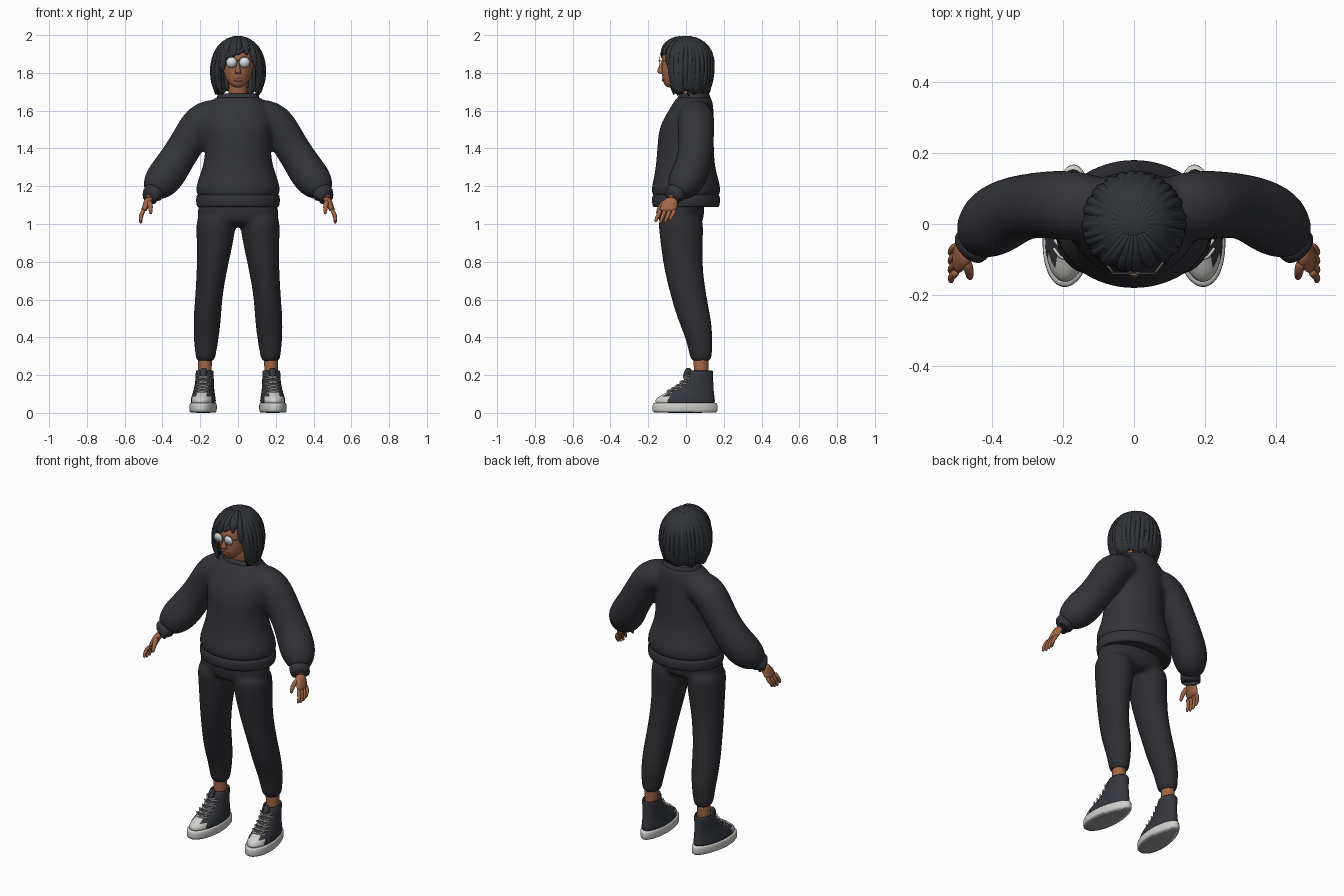
import bpy, bmesh, math, random
from mathutils import Vector, Matrix

random.seed(4)
if "Cube" in bpy.data.objects:
    bpy.data.objects.remove(bpy.data.objects["Cube"])


def material(name, r, g, b):
    m = bpy.data.materials.new(name)
    m.use_nodes = True
    m.diffuse_color = (r, g, b, 1)
    m.node_tree.nodes["Principled BSDF"].inputs["Base Color"].default_value = (r, g, b, 1)
    return m


KNIT = material("charcoal knit", .033, .034, .040)
PANTS = material("black cloth", .028, .028, .033)
HAIR = material("dark hair", .030, .033, .039)
SKIN = material("brown skin", .36, .135, .065)
LIPS = material("lip brown", .25, .075, .05)
LENS = material("pale lens", .75, .76, .78)
METAL = material("grey metal", .30, .30, .31)
CANVAS = material("dark canvas", .036, .039, .047)
RUBBER = material("white rubber", .62, .62, .60)
OUTSOLE = material("grey outsole", .33, .33, .33)


def ring(centre, rx, ry, axis=(0, 0, 1), taper=0, n=20):
    q = Vector((0, 0, 1)).rotation_difference(Vector(axis))
    out = []
    for i in range(n):
        c, s = math.cos(math.tau * i / n), math.sin(math.tau * i / n)
        out.append(Vector(centre) + q @ Vector((rx * c * (1 - taper * s), ry * s, 0)))
    return out


def loft(bm, rings):
    """Skin a list of point rings and cap both ends."""
    vs = [[bm.verts.new(p) for p in r] for r in rings]
    for a, b in zip(vs, vs[1:]):
        for i in range(len(a)):
            j = (i + 1) % len(a)
            bm.faces.new((a[i], a[j], b[j], b[i]))
    bm.faces.new(vs[0][::-1])
    bm.faces.new(vs[-1])


def stack(bm, rows, taper=0, n=20):
    """Horizontal rings from rows of z, x, y, x radius, y radius."""
    loft(bm, [ring((x, y, z), rx, ry, taper=taper, n=n) for z, x, y, rx, ry in rows])


def tube(bm, path, radii, n=12):
    pts = [Vector(p) for p in path]
    flip = -1 if pts[-1].z < pts[0].z else 1
    rings = []
    for i, p in enumerate(pts):
        d = pts[min(i + 1, len(pts) - 1)] - pts[max(i - 1, 0)]
        rings.append(ring(p, radii[i], radii[i], d * flip, n=n))
    loft(bm, rings)


def finish(name, bm, *mats, sub=1, rule=None, side=1, remesh=0):
    bmesh.ops.scale(bm, vec=(side, 1, 1), verts=bm.verts)
    bmesh.ops.recalc_face_normals(bm, faces=bm.faces)
    for f in bm.faces:
        f.smooth = True
        if rule:
            f.material_index = rule(f)
    me = bpy.data.meshes.new(name)
    bm.to_mesh(me)
    bm.free()
    for m in mats:
        me.materials.append(m)
    ob = bpy.data.objects.new(name, me)
    bpy.context.collection.objects.link(ob)
    if sub:
        ob.modifiers.new("Rounded", "SUBSURF").levels = sub
        ob.modifiers["Rounded"].render_levels = sub
    if remesh:
        r = ob.modifiers.new("Union", "REMESH")
        r.mode, r.voxel_size, r.use_smooth_shade = "VOXEL", remesh, True
        s = ob.modifiers.new("Soften", "SMOOTH")
        s.factor, s.iterations = .5, 6
    return ob


# Sweater: body and both sleeves fused into one cloth surface
bm = bmesh.new()
stack(bm, [(1.13, 0, 0, .21, .17), (1.16, 0, 0, .222, .182), (1.2, 0, 0, .224, .183),
           (1.25, 0, 0, .205, .168), (1.32, 0, -.004, .182, .155), (1.4, 0, -.002, .172, .15),
           (1.5, 0, 0, .185, .147), (1.57, 0, .018, .19, .13), (1.63, 0, .035, .165, .11),
           (1.665, 0, .042, .125, .095), (1.68, 0, .043, .1, .08)], n=32)
for s in (1, -1):
    sleeve = [(.06, .05, 1.57), (.14, .05, 1.573), (.2, .053, 1.545), (.25, .055, 1.46), (.31, .05, 1.365),
              (.36, .03, 1.285), (.405, 0, 1.225), (.438, -.035, 1.185), (.45, -.053, 1.16)]
    tube(bm, [(s * x, y, z) for x, y, z in sleeve],
         [.08, .097, .1, .095, .092, .1, .1, .075, .05], n=20)
finish("sweater", bm, KNIT, remesh=.011)

# Ribbed bands
bm = bmesh.new()
stack(bm, [(1.1, 0, 0, .19, .15), (1.085, 0, 0, .21, .168), (1.095, 0, 0, .221, .179), (1.13, 0, 0, .224, .182),
           (1.155, 0, 0, .221, .178), (1.165, 0, 0, .2, .16)], n=32)
finish("waistband", bm, KNIT)
bm = bmesh.new()
stack(bm, [(1.63, 0, .04, .122, .092), (1.665, 0, .042, .118, .09), (1.69, 0, .045, .105, .08),
           (1.692, 0, .045, .095, .07), (1.665, 0, .045, .085, .06)], n=24)
finish("collar", bm, KNIT)

# Trousers: hips and legs fused
bm = bmesh.new()
stack(bm, [(1.15, 0, -.02, .2, .12), (1.08, 0, -.027, .217, .125), (1.02, 0, -.028, .214, .122),
           (.985, 0, -.025, .16, .1)], n=28)
for s in (1, -1):
    stack(bm, [(z, s * x, y, rx, ry) for z, x, y, rx, ry in (
        (1.06, .115, -.028, .1, .115), (1, .116, -.028, .107, .12), (.9, .122, -.023, .097, .113),
        (.8, .133, -.018, .085, .105), (.7, .145, -.003, .077, .1), (.6, .156, .018, .072, .094),
        (.5, .163, .043, .074, .09), (.4, .168, .07, .068, .073), (.31, .172, .078, .055, .06),
        (.265, .172, .08, .05, .055))], n=24)
finish("trousers", bm, PANTS, remesh=.011)

for s, label in ((1, "left"), (-1, "right")):
    # Cuff and hand
    bm = bmesh.new()
    tube(bm, [(.437, -.043, 1.182), (.442, -.048, 1.175), (.464, -.068, 1.138), (.468, -.072, 1.13),
              (.462, -.066, 1.14)], [.045, .058, .056, .05, .035], n=16)
    finish(label + "_cuff", bm, KNIT, side=s)
    bm = bmesh.new()
    tube(bm, [(.455, -.06, 1.17), (.468, -.075, 1.13)], [.028, .028])
    loft(bm, [ring(c, rx, ry) for c, rx, ry in (
        ((.466, -.075, 1.145), .024, .028), ((.48, -.085, 1.115), .021, .042),
        ((.492, -.093, 1.085), .018, .046), ((.5, -.098, 1.065), .014, .042))])
    for i in range(4):
        y, drop = -.06 - .025 * i, (.012, .002, 0, .008)[i]
        tube(bm, [(.497, y, 1.08), (.51, y - .008, 1.052), (.517, y - .02, 1.025 + drop),
                  (.513, y - .028, 1.0 + drop)], [.013, .012, .011, .007], n=8)
    tube(bm, [(.472, -.1, 1.125), (.464, -.132, 1.1), (.462, -.146, 1.075), (.462, -.153, 1.05)],
         [.016, .015, .012, .008], n=8)
    finish(label + "_hand", bm, SKIN, side=s)

    # Ankle
    bm = bmesh.new()
    stack(bm, [(.33, .173, .08, .04, .045), (.26, .175, .08, .036, .039), (.2, .175, .08, .036, .039),
               (.15, .175, .08, .036, .039)])
    finish(label + "_ankle", bm, SKIN, side=s)

    # High-top shoe, turned out slightly
    place = Matrix.Translation((.183, -.005, 0)) @ Matrix.Rotation(math.radians(5), 4, "Z")
    bm = bmesh.new()
    stack(bm, [(0, 0, 0, .066, .168), (.005, 0, 0, .071, .174), (.04, 0, 0, .072, .175),
               (.052, 0, 0, .069, .171), (.055, 0, 0, .06, .16)], taper=.13, n=28)
    bm.transform(place)
    finish(label + "_sole", bm, RUBBER, OUTSOLE, side=s, rule=lambda f: int(f.normal.z < -.7))
    bm = bmesh.new()
    profile = [(.04, -.165, .163, .067), (.065, -.162, .16, .066), (.088, -.142, .157, .062),
               (.108, -.1, .154, .057), (.135, -.05, .152, .052), (.165, -.014, .15, .049),
               (.2, .012, .15, .048), (.225, .022, .15, .048), (.226, .032, .14, .04), (.2, .035, .137, .038)]
    stack(bm, [(z, 0, (a + b) / 2, w, (b - a) / 2) for z, a, b, w in profile], taper=.06, n=28)
    toe = lambda f: int(f.calc_center_median().y < -.1 and f.calc_center_median().z < .1)
    marks = [toe(f) for f in bm.faces]
    bm.transform(place)
    finish(label + "_shoe_upper", bm, CANVAS, RUBBER, side=s, rule=lambda f: marks[f.index])

    # Tongue and crossed laces
    bm = bmesh.new()
    tube(bm, [(0, .0, .18), (0, .016, .215), (0, .022, .24)], [.018, .022, .015])
    bm.transform(place)
    finish(label + "_tongue", bm, CANVAS, side=s)
    bm = bmesh.new()
    for y, z in ((-.092, .114), (-.068, .128), (-.045, .143), (-.024, .163), (-.006, .188)):
        for d in (-1, 1):
            tube(bm, [(-.038, y + .026, z - d * .009), (-.018, y + .003, z - d * .004), (.0, y - .002, z + .001),
                      (.018, y + .003, z + d * .004), (.038, y + .026, z + d * .009)], [.0045] * 5, n=6)
    bm.transform(place)
    finish(label + "_laces", bm, RUBBER, sub=0, side=s)

# Head and neck with a small nose
bm = bmesh.new()
stack(bm, [(1.722, 0, -.075, .018, .02), (1.733, 0, -.072, .038, .042), (1.76, 0, -.052, .062, .072),
           (1.8, 0, -.032, .077, .098), (1.85, 0, -.02, .086, .11), (1.9, 0, -.015, .09, .115),
           (1.95, 0, -.01, .075, .09), (1.975, 0, 0, .03, .04)], n=24)
tube(bm, [(0, .04, 1.62), (0, .025, 1.7), (0, .0, 1.79)], [.056, .05, .05], n=16)
stack(bm, [(1.793, 0, -.122, .012, .01), (1.8, 0, -.132, .019, .02), (1.812, 0, -.134, .015, .022),
           (1.835, 0, -.126, .009, .016), (1.86, 0, -.12, .007, .012)], n=12)
finish("head", bm, SKIN)
bm = bmesh.new()
stack(bm, [(1.753, 0, -.115, .012, .006), (1.759, 0, -.117, .024, .012), (1.765, 0, -.117, .028, .008),
           (1.77, 0, -.117, .024, .011), (1.776, 0, -.115, .01, .006)], n=12)
finish("lips", bm, LIPS)

# Round glasses
for s, label in ((1, "left"), (-1, "right")):
    bm = bmesh.new()
    loft(bm, [ring((.034, y, 1.856), .027, .027, (0, -1, 0), n=24) for y in (-.137, -.141)])
    finish(label + "_lens", bm, LENS, sub=0, side=s)
    bm = bmesh.new()
    tube(bm, [(.06, -.136, 1.862), (.088, -.1, 1.864), (.092, -.02, 1.862)], [.003] * 3, n=6)
    finish(label + "_glasses_arm", bm, METAL, sub=0, side=s)
    bpy.ops.mesh.primitive_torus_add(location=(s * .034, -.139, 1.856), rotation=(math.pi / 2, 0, 0),
                                     major_radius=.028, minor_radius=.0025, major_segments=24, minor_segments=6)
    rim = bpy.context.object
    rim.name = label + "_glasses_rim"
    rim.data.materials.append(METAL)
bm = bmesh.new()
tube(bm, [(-.008, -.14, 1.862), (0, -.143, 1.866), (.008, -.14, 1.862)], [.003] * 3, n=6)
finish("glasses_bridge", bm, METAL, sub=0)

# Hair: a bobbed cap whose hem rises over the face, overlaid with tapering locks
BOB = [(1.995, .02, .022), (1.985, .052, .058), (1.965, .085, .095), (1.94, .107, .12), (1.9, .128, .139),
       (1.85, .14, .143), (1.8, .146, .141), (1.75, .141, .136), (1.69, .12, .121), (1.64, .1, .1)]


def scalp(a, z, out=0):
    for (z1, x1, y1), (z0, x0, y0) in zip(BOB, BOB[1:]):
        if z >= z0:
            break
    t = (z1 - z) / (z1 - z0)
    rx, ry = x1 + (x0 - x1) * t + out, y1 + (y0 - y1) * t + out
    return Vector((rx * math.sin(a), .003 - ry * math.cos(a), z))


def hem(a):
    t = min(max((abs(a) - .6) / .35, 0), 1)
    t = t * t * (3 - 2 * t)
    return (1.9 + .025 * math.sin(2 * a)) * (1 - t) + (1.695 + .01 * math.sin(9 * a)) * t


bm = bmesh.new()
COLS, ROWS = 72, 14
grid = []
for i in range(ROWS + 1):
    row = []
    for j in range(COLS):
        a = math.tau * j / COLS - math.pi
        z = 1.995 - (1.995 - hem(a)) * (i / ROWS) ** 1.5
        row.append(bm.verts.new(scalp(a, z, .003 * math.sin(13 * a + 2 * math.sin(3 * a)) * i / ROWS)))
    grid.append(row)
bm.faces.new(grid[0])
for top, low in zip(grid, grid[1:]):
    for j in range(COLS):
        bm.faces.new((top[j], top[j - 1], low[j - 1], low[j]))
shell = finish("hair_cap", bm, HAIR, sub=0)
thick = shell.modifiers.new("Thickness", "SOLIDIFY")
thick.thickness, thick.offset = .014, -1

bm = bmesh.new()
for k in range(30):
    a = math.tau * (k + .5) / 30 - math.pi
    low = hem(a) - random.uniform(.0, .022)
    swing = random.uniform(-.14, .14)
    path = [scalp(a + swing * t, 1.99 - (1.99 - low) * t ** 1.4, -.009) for t in (0, .2, .4, .6, .8, .93, 1)]
    tube(bm, path, [.008, .014, .018, .02, .018, .011, .003], n=8)
finish("hair_locks", bm, HAIR)
